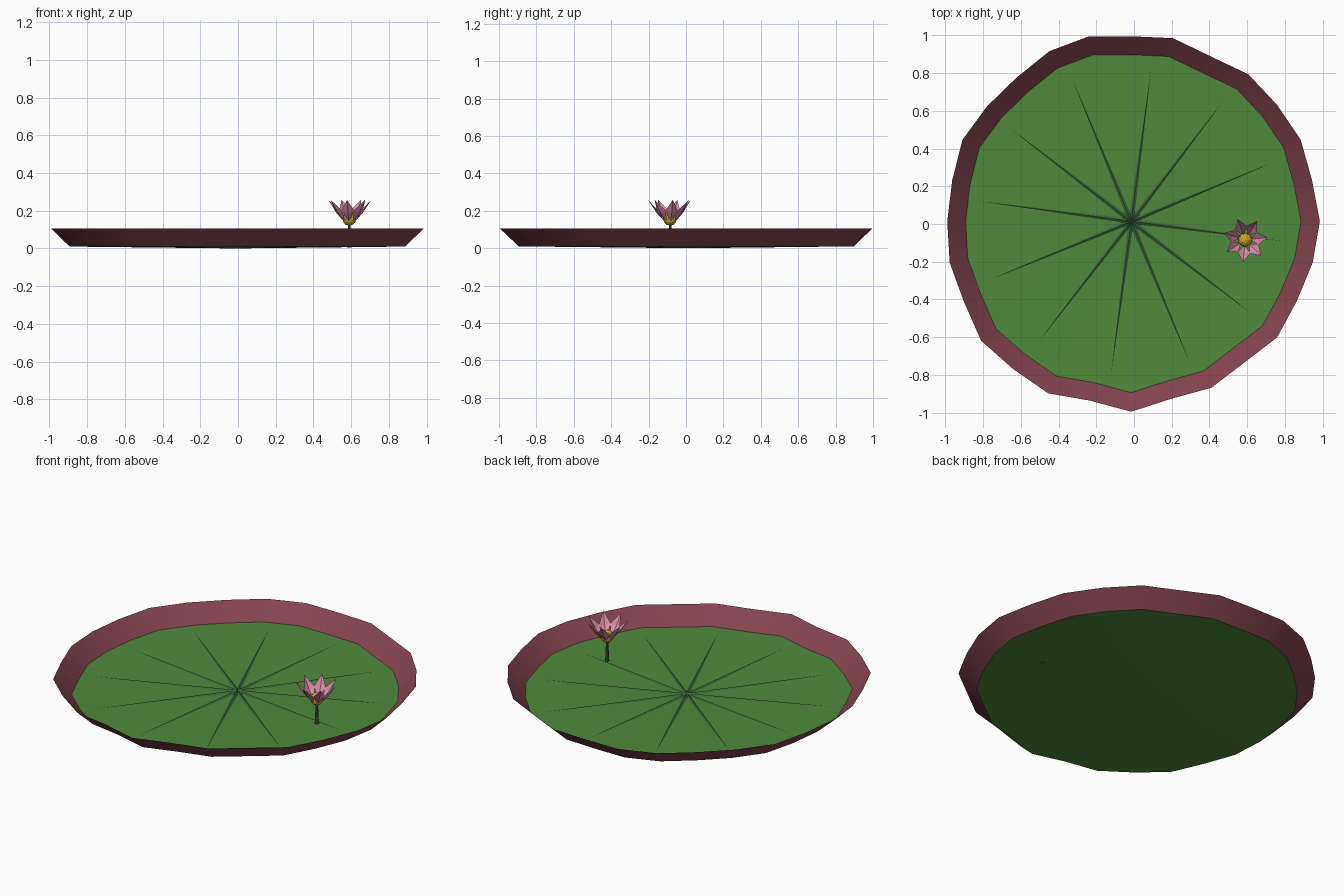
import bpy
import bmesh
from math import sin, cos, pi, radians
from mathutils import Vector, Matrix

default = bpy.data.objects.get("Cube")
if default:
    bpy.data.objects.remove(default, do_unlink=True)


def make_material(name, rgb):
    mat = bpy.data.materials.new(name)
    mat.use_nodes = True
    color = (*rgb, 1.0)
    mat.diffuse_color = color
    mat.node_tree.nodes["Principled BSDF"].inputs["Base Color"].default_value = color
    return mat


def make_object(name, bm, mat, smooth=False):
    mesh = bpy.data.meshes.new(name)
    bm.to_mesh(mesh)
    bm.free()
    obj = bpy.data.objects.new(name, mesh)
    bpy.context.collection.objects.link(obj)
    mesh.materials.append(mat)
    if smooth:
        bpy.ops.object.select_all(action="DESELECT")
        obj.select_set(True)
        bpy.context.view_layer.objects.active = obj
        bpy.ops.object.shade_smooth_by_angle(angle=radians(30))
    return obj


leaf_green = make_material("leaf green", (0.078, 0.25, 0.045))
vein_green = make_material("dark vein green", (0.046, 0.145, 0.04))
rim_maroon = make_material("rim maroon", (0.235, 0.058, 0.08))
petal_pink = make_material("petal pink", (0.72, 0.27, 0.41))
core_yellow = make_material("core yellow", (0.62, 0.38, 0.025))

# Uneven leaf outline: one radius per evenly spaced direction
CENTRE = Vector((-0.015, 0.015, 0))
RADII = [1, .983, .997, .989, .996, .97, .995, .98, 1.005, 1, .974, .977, .993, .973,
         .975, .987, .984, 1.017, 1.003, 1.013, .976, 1.01, .965, .98, .96, .989, .975, .987]
FLOOR_EDGE_Z = 0.01
RIM_TOP_Z = 0.105


def outline(bm, scale, z):
    verts = []
    for i, r in enumerate(RADII):
        a = 2 * pi * i / len(RADII)
        verts.append(bm.verts.new(CENTRE + Vector((r * scale * cos(a), r * scale * sin(a), z))))
    return verts


def bridge(bm, lower, upper):
    n = len(lower)
    for i in range(n):
        j = (i + 1) % n
        bm.faces.new((lower[i], lower[j], upper[j], upper[i]))


# Leaf floor, a very shallow dish
bm = bmesh.new()
edge = outline(bm, 0.9, FLOOR_EDGE_Z)
middle = outline(bm, 0.45, FLOOR_EDGE_Z / 2)
bridge(bm, middle, edge)
hub = bm.verts.new(CENTRE)
for i in range(len(middle)):
    bm.faces.new((hub, middle[i], middle[(i + 1) % len(middle)]))
bmesh.ops.recalc_face_normals(bm, faces=bm.faces)
make_object("leaf_floor", bm, leaf_green, smooth=True)

# Flared rim
bm = bmesh.new()
bridge(bm, outline(bm, 0.9, FLOOR_EDGE_Z), outline(bm, 1.0, RIM_TOP_Z))
make_object("leaf_rim", bm, rim_maroon, smooth=True)

# Tapered veins radiating from the centre
VEIN_COUNT, VEIN_LENGTH = 12, 0.82
bm = bmesh.new()
for k in range(VEIN_COUNT):
    a = 2 * pi * k / VEIN_COUNT - radians(7.5)
    out = Vector((cos(a), sin(a), 0))
    side = Vector((-sin(a), cos(a), 0)) * 0.014
    start = CENTRE + Vector((0, 0, 0.001))
    tip = bm.verts.new(CENTRE + out * VEIN_LENGTH + Vector((0, 0, FLOOR_EDGE_Z + 0.001)))
    left = bm.verts.new(start + side)
    right = bm.verts.new(start - side)
    ridge = bm.verts.new(start + Vector((0, 0, 0.009)))
    for tri in ((left, ridge, tip), (ridge, right, tip), (right, left, tip), (left, right, ridge)):
        bm.faces.new(tri)
bmesh.ops.recalc_face_normals(bm, faces=bm.faces)
make_object("leaf_veins", bm, vein_green)

# Flower stem
FLOWER = Vector((0.59, -0.085, 0))
bm = bmesh.new()
bmesh.ops.create_cone(bm, cap_ends=True, segments=8, radius1=0.012, radius2=0.006, depth=0.13,
                      matrix=Matrix.Translation(FLOWER + Vector((0, 0, 0.07))))
make_object("flower_stem", bm, vein_green, smooth=True)

# Flower core
bm = bmesh.new()
bmesh.ops.create_icosphere(bm, subdivisions=2, radius=0.037,
                           matrix=Matrix.Translation(FLOWER + Vector((0, 0, 0.157))))
make_object("flower_core", bm, core_yellow)

# Pointed petals, each folded along its midline
PETAL_COUNT = 7
bm = bmesh.new()
for k in range(PETAL_COUNT):
    spin = Matrix.Rotation(2 * pi * k / PETAL_COUNT + radians(7), 3, "Z")
    base, mid, left, right, tip = [
        bm.verts.new(FLOWER + spin @ Vector(p)) for p in (
            (0.028, 0, 0.14), (0.072, 0, 0.188), (0.066, 0.034, 0.2),
            (0.066, -0.034, 0.2), (0.118, 0, 0.258))]
    for tri in ((base, mid, left), (mid, tip, left), (base, right, mid), (right, tip, mid)):
        bm.faces.new(tri)
make_object("flower_petals", bm, petal_pink)
